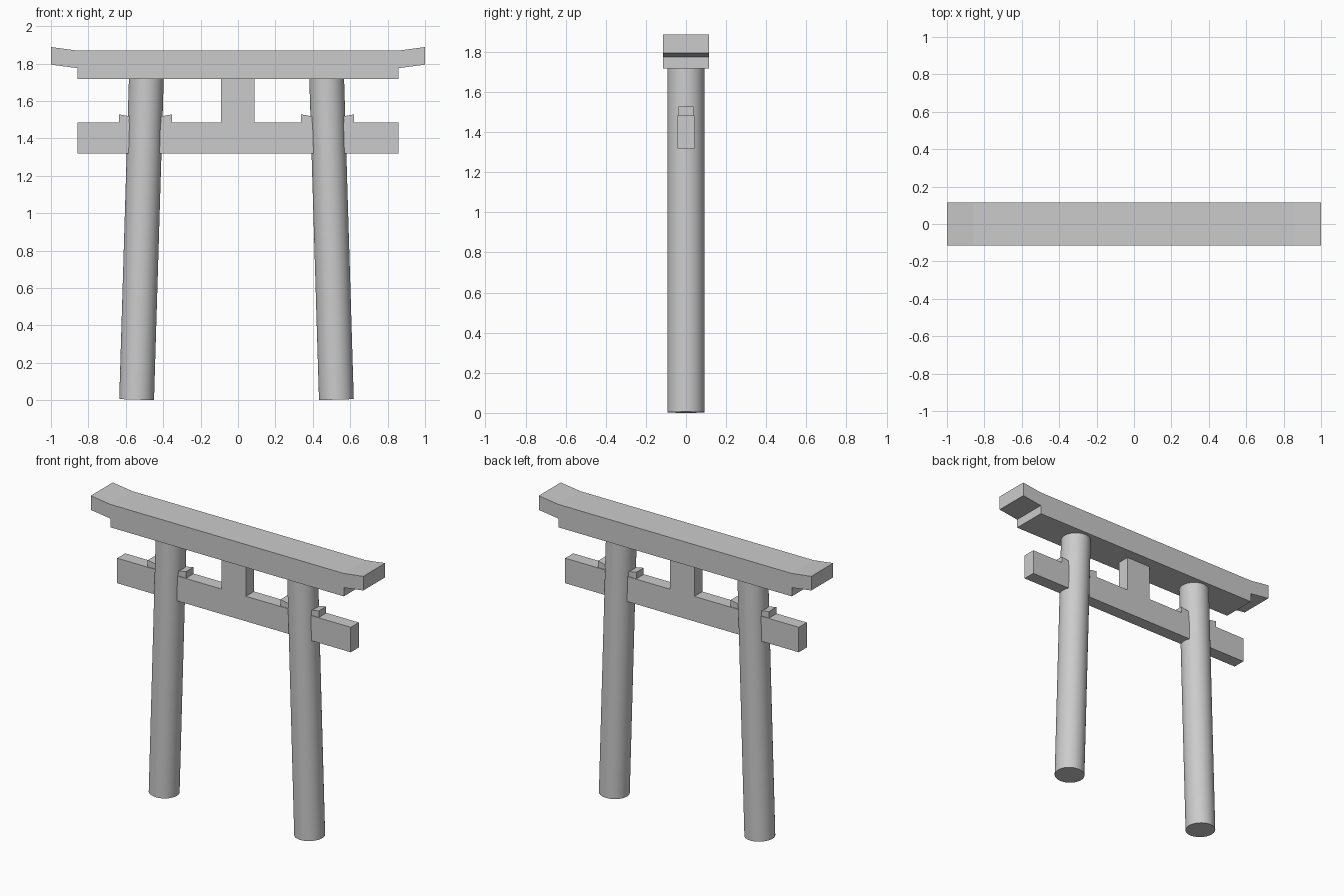
import bpy, bmesh
from mathutils import Vector

if "Cube" in bpy.data.objects:
    bpy.data.objects.remove(bpy.data.objects["Cube"])


def extrude_profile(name, points, half_depth):
    """Closed x-z outline extruded along y."""
    bm = bmesh.new()
    face = bm.faces.new([bm.verts.new((x, -half_depth, z)) for x, z in points])
    out = bmesh.ops.extrude_face_region(bm, geom=[face])
    moved = [v for v in out["geom"] if isinstance(v, bmesh.types.BMVert)]
    bmesh.ops.translate(bm, verts=moved, vec=(0, 2 * half_depth, 0))
    bmesh.ops.recalc_face_normals(bm, faces=bm.faces[:])
    mesh = bpy.data.meshes.new(name)
    bm.to_mesh(mesh)
    bm.free()
    obj = bpy.data.objects.new(name, mesh)
    bpy.context.collection.objects.link(obj)
    return obj


def rect(x0, x1, z0, z1):
    return [(x0, z0), (x1, z0), (x1, z1), (x0, z1)]


# Top lintel with upswept ends, half outline mirrored
half = [(0.857, 1.717), (0.857, 1.775), (1.0, 1.794), (1.0, 1.888), (0.857, 1.869)]
extrude_profile("top_lintel", half + [(-x, z) for x, z in reversed(half)], 0.115)

# Lower tie beam and central strut
extrude_profile("tie_beam", rect(-0.857, 0.857, 1.318, 1.484), 0.042)
extrude_profile("center_strut", rect(-0.091, 0.088, 1.484, 1.717), 0.042)

SHIFT = -0.008     # pillars sit slightly off centre
RADIUS = 0.093
for side, label in ((-1, "left"), (1, "right")):
    # Leaning pillar
    foot = Vector((side * 0.534 + SHIFT, 0, 0.003))
    head = Vector((side * 0.482 + SHIFT, 0, 1.725))
    axis = head - foot
    bpy.ops.mesh.primitive_cylinder_add(
        vertices=48, radius=RADIUS, depth=axis.length, location=(foot + head) / 2,
        rotation=axis.to_track_quat('Z', 'Y').to_euler())
    bpy.context.object.name = label + "_pillar"
    bpy.ops.object.shade_smooth_by_angle()

    # Wedges either side of the pillar, tops rising away from it
    cx = side * 0.487 + SHIFT
    for d, place in ((-1, "left"), (1, "right")):
        outline = [(cx + d * 0.03, 1.484), (cx + d * 0.141, 1.484),
                   (cx + d * 0.141, 1.528), (cx + d * 0.03, 1.508)]
        extrude_profile(f"{label}_pillar_{place}_wedge", outline, 0.038)
